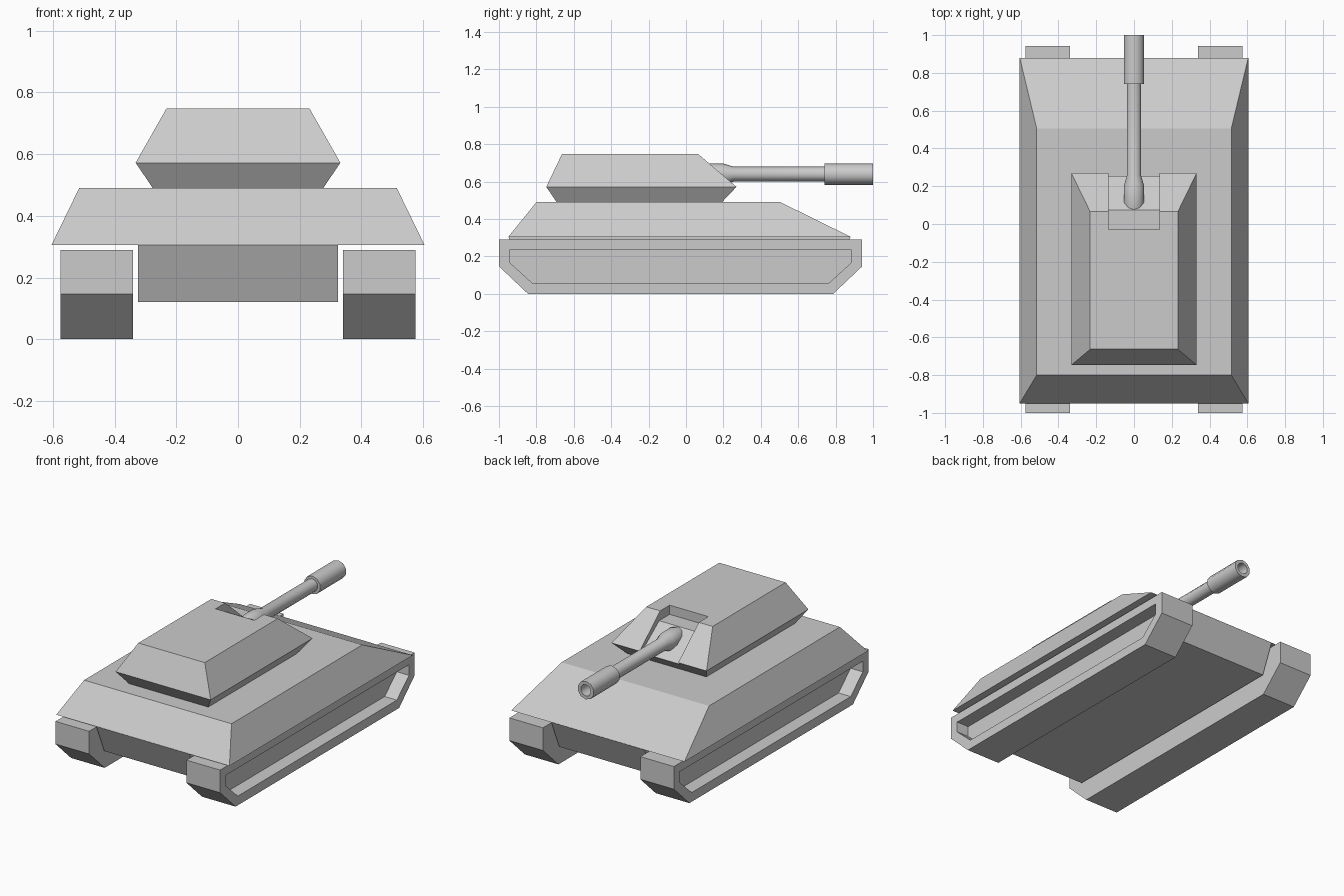
import bpy, bmesh, math

if "Cube" in bpy.data.objects:
    bpy.data.objects.remove(bpy.data.objects["Cube"])


def loft(name, rings):
    """Solid through a list of equal-length point rings, capped at both ends."""
    bm = bmesh.new()
    loops = [[bm.verts.new(p) for p in ring] for ring in rings]
    n = len(loops[0])
    for a, b in zip(loops, loops[1:]):
        for i in range(n):
            j = (i + 1) % n
            bm.faces.new((a[i], a[j], b[j], b[i]))
    bm.faces.new(loops[0][::-1])
    bm.faces.new(loops[-1])
    bmesh.ops.recalc_face_normals(bm, faces=bm.faces[:])
    mesh = bpy.data.meshes.new(name)
    bm.to_mesh(mesh)
    bm.free()
    obj = bpy.data.objects.new(name, mesh)
    bpy.context.collection.objects.link(obj)
    return obj


def rect(hx, y0, y1, z):
    return [(-hx, y0, z), (hx, y0, z), (hx, y1, z), (-hx, y1, z)]


def side(x, profile):
    return [(x, y, z) for y, z in profile]


def circle(r, y, z, sides=10):
    return [(r * math.cos(2 * math.pi * (i + 0.5) / sides), y,
             z + r * math.sin(2 * math.pi * (i + 0.5) / sides)) for i in range(sides)]


# Hull
loft("lower_hull", [rect(0.325, -0.87, 0.80, 0.12), rect(0.325, -0.95, 0.88, 0.306)])
loft("upper_hull", [rect(0.605, -0.95, 0.88, 0.305), rect(0.515, -0.80, 0.505, 0.49)])

# Tracks with a recess in the outer side
outer = [(-1, 0.29), (-1, 0.147), (-0.845, 0), (0.787, 0), (0.942, 0.147), (0.942, 0.29)]
inner = [(-0.943, 0.235), (-0.943, 0.168), (-0.822, 0.058),
         (0.764, 0.058), (0.885, 0.168), (0.885, 0.235)]
for name, s in (("right_track", 1), ("left_track", -1)):
    loft(name, [side(s * 0.34, outer), side(s * 0.575, outer),
                side(s * 0.575, inner), side(s * 0.49, inner)])

# Turret with a notch for the gun
turret = loft("turret", [rect(0.275, -0.69, 0.19, 0.488), rect(0.332, -0.747, 0.27, 0.572),
                         rect(0.232, -0.663, 0.065, 0.748)])
notch = [(-0.03, 0.9), (-0.03, 0.69), (0.075, 0.69), (0.475, 0.39), (0.475, 0.9)]
cutter = loft("notch_cutter", [side(-0.135, notch), side(0.135, notch)])
cutter.hide_render = True
mod = turret.modifiers.new("notch", "BOOLEAN")
mod.operation = "DIFFERENCE"
mod.solver = "EXACT"
mod.object = cutter
bpy.context.view_layer.objects.active = turret
bpy.ops.object.modifier_apply(modifier=mod.name)
bpy.data.objects.remove(cutter)

# Gun: sleeve, barrel and hollow muzzle in one turned profile (radius, y)
gun_profile = [(0.045, 0.06), (0.057, 0.11), (0.057, 0.2), (0.04, 0.255), (0.04, 0.74),
               (0.057, 0.74), (0.057, 1.0), (0.036, 1.0), (0.036, 0.85)]
gun = loft("gun", [circle(r, y, 0.64) for r, y in gun_profile])
bpy.ops.object.select_all(action="DESELECT")
gun.select_set(True)
bpy.context.view_layer.objects.active = gun
bpy.ops.object.shade_smooth_by_angle(angle=math.radians(40))
